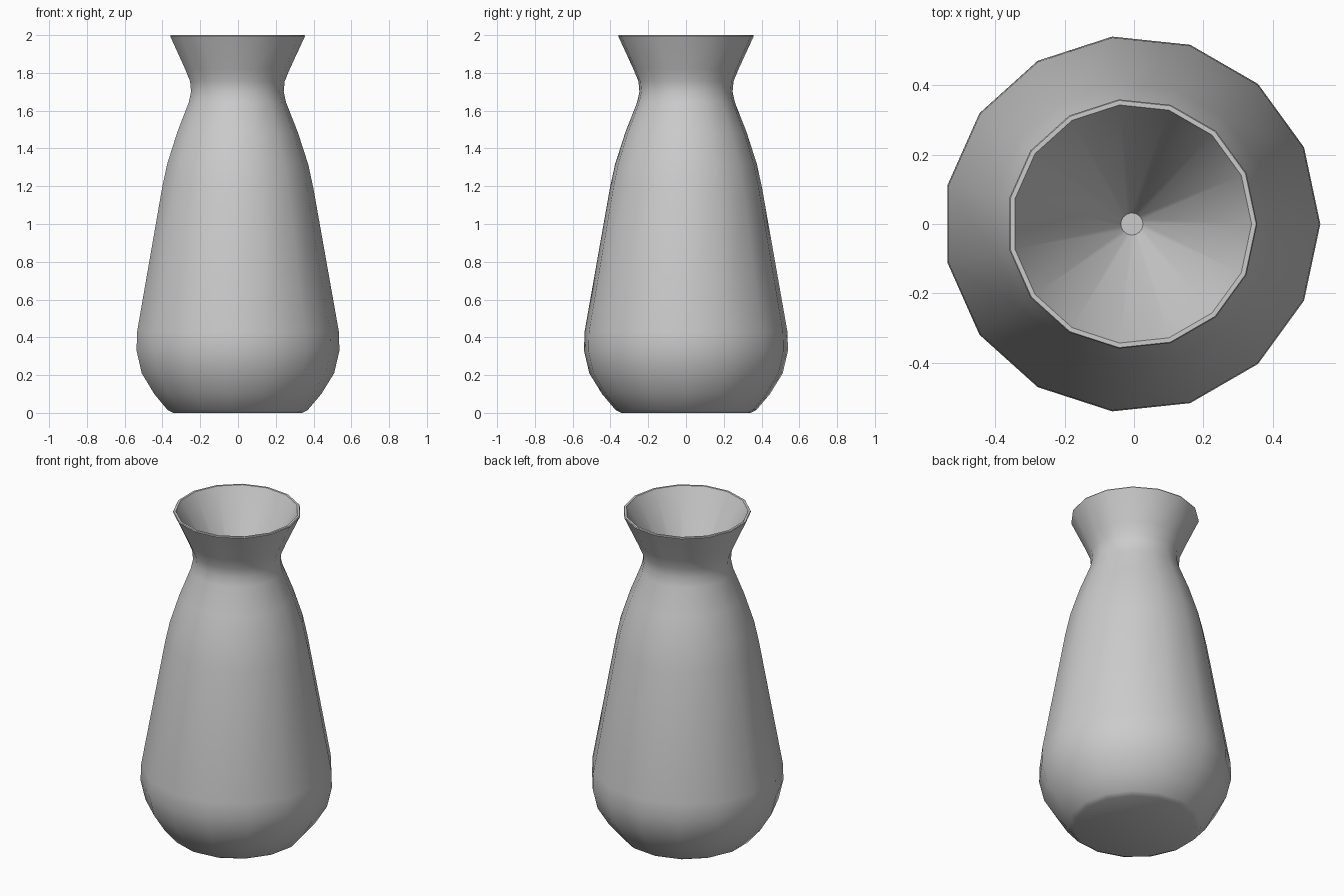
import bpy
import bmesh
from math import cos, sin, tau, radians

if "Cube" in bpy.data.objects:
    bpy.data.objects.remove(bpy.data.objects["Cube"])

SIDES = 15
OFFSET_X = -0.006  # centres the odd-sided outline on x = 0

# Lathe profile (radius, height): foot, belly, shoulder, neck, lip, inner funnel
PROFILE = [
    (0.345, 0.0), (0.375, 0.015), (0.447, 0.10), (0.515, 0.21),
    (0.543, 0.33), (0.54, 0.43), (0.405, 1.19), (0.378, 1.315),
    (0.323, 1.485), (0.26, 1.645), (0.248, 1.70), (0.253, 1.755),
    (0.28, 1.82), (0.361, 1.995), (0.358, 2.0), (0.345, 2.0),
    (0.338, 1.985), (0.032, 1.45),
]


def lathe(name, profile, sides):
    bm = bmesh.new()
    rings = [[bm.verts.new((r * cos(tau * i / sides) + OFFSET_X,
                            r * sin(tau * i / sides), z))
              for i in range(sides)] for r, z in profile]
    for low, high in zip(rings, rings[1:]):
        for i in range(sides):
            j = (i + 1) % sides
            bm.faces.new((low[i], low[j], high[j], high[i]))
    # Flat base and the small floor of the funnel
    bm.faces.new(rings[0][::-1])
    bm.faces.new(rings[-1])
    bmesh.ops.recalc_face_normals(bm, faces=bm.faces)
    mesh = bpy.data.meshes.new(name)
    bm.to_mesh(mesh)
    bm.free()
    obj = bpy.data.objects.new(name, mesh)
    bpy.context.collection.objects.link(obj)
    return obj


# Vase body
vase = lathe("vase", PROFILE, SIDES)
bpy.context.view_layer.objects.active = vase
vase.select_set(True)
bpy.ops.object.shade_smooth_by_angle(angle=radians(40))
